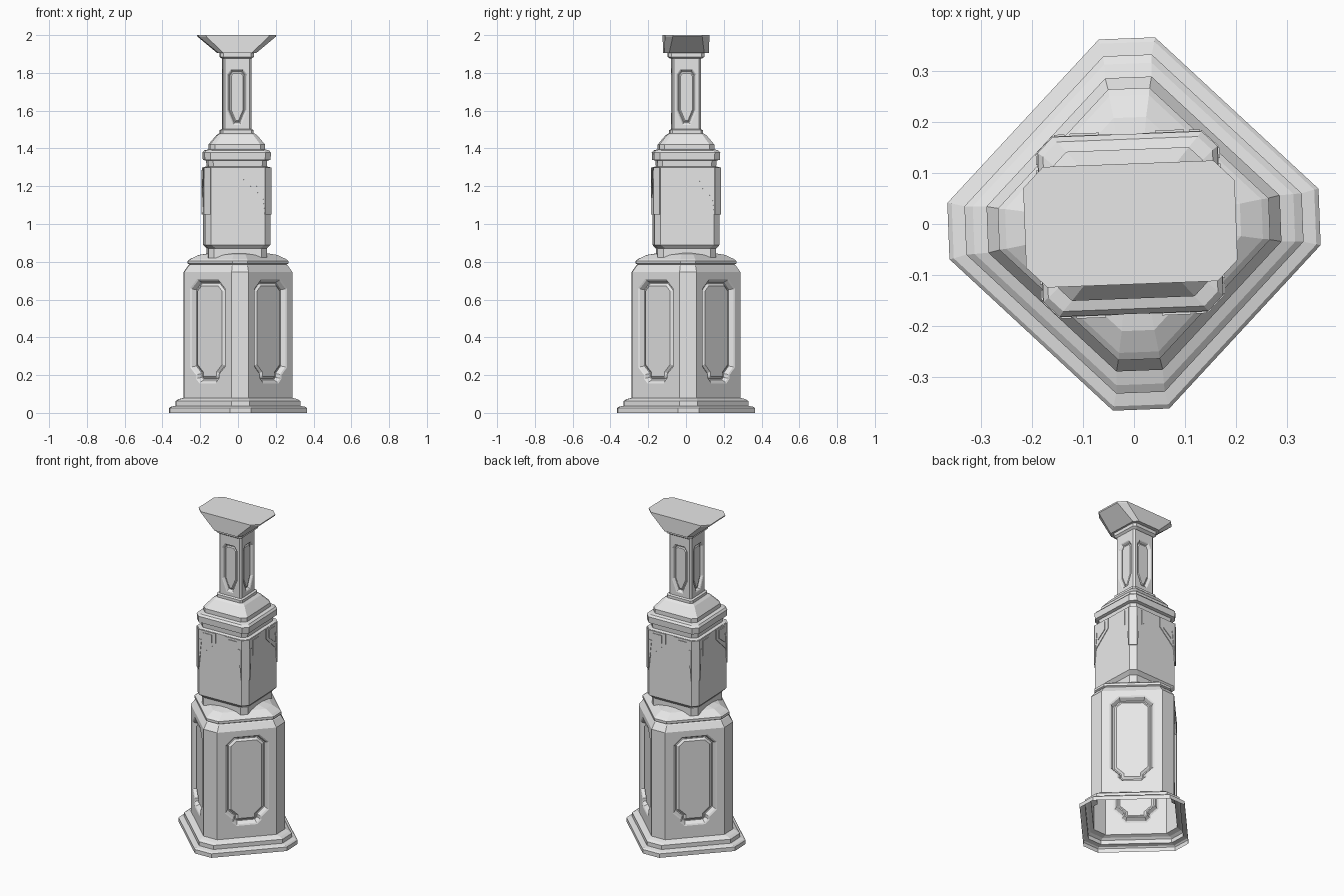
import bpy, bmesh, math
from mathutils import Vector

if "Cube" in bpy.data.objects:
    bpy.data.objects.remove(bpy.data.objects["Cube"], do_unlink=True)

TURN = math.radians(2.2)   # the whole column stands slightly twisted
UP = Vector((0, 0, 1))

stone = bpy.data.materials.new("pale_stone")
stone.use_nodes = True
stone.diffuse_color = (0.8, 0.8, 0.8, 1)
stone.node_tree.nodes["Principled BSDF"].inputs["Base Color"].default_value = (0.8, 0.8, 0.8, 1)


def finish(name, bm, angle=TURN, x=0.0):
    mesh = bpy.data.meshes.new(name)
    bm.to_mesh(mesh)
    bm.free()
    mesh.materials.append(stone)
    obj = bpy.data.objects.new(name, mesh)
    obj.rotation_euler.z = angle
    obj.location.x = x
    bpy.context.collection.objects.link(obj)
    return obj


def octagon(hx, hy, c, z):
    """Chamfered rectangle; even segments are the long faces."""
    pts = [(hx, c - hy), (hx, hy - c), (hx - c, hy), (c - hx, hy),
           (-hx, hy - c), (-hx, c - hy), (c - hx, -hy), (hx - c, -hy)]
    return [Vector((x, y, z)) for x, y in pts]


def mirrored(half):
    return half + [(-u, z) for u, z in reversed(half)]


def frame(a, b):
    """Origin at ground level, sideways axis and outward normal of a wall."""
    u = (b - a).normalized()
    mid = (a + b) / 2
    return Vector((mid.x, mid.y, 0)), u, u.cross(UP)


def panelled_wall(bm, quad, outline, insets):
    """Wall with a panel outline in it, sunk and raised by successive insets."""
    origin, u, n = frame(quad[0].co, quad[1].co)
    inner = [bm.verts.new(origin + u * p + UP * z) for p, z in outline]
    edges = []
    for loop in (quad, inner):
        for a, b in zip(loop, loop[1:] + loop[:1]):
            edges.append(bm.edges.get((a, b)) or bm.edges.new((a, b)))
    bmesh.ops.triangle_fill(bm, edges=edges, use_beauty=True, normal=n)
    panel = bm.faces.new(inner)
    panel.normal_update()
    for thick, depth in insets:
        bmesh.ops.inset_individual(bm, faces=[panel], thickness=thick,
                                   depth=depth, use_even_offset=True)


def loft(rings, top=True, bottom=False, panel_at=None, outline=None, insets=()):
    bm = bmesh.new()
    loops = [[bm.verts.new(p) for p in octagon(*r)] for r in rings]
    walls = []
    for i, (lo, hi) in enumerate(zip(loops, loops[1:])):
        for k in range(8):
            j = (k + 1) % 8
            quad = [lo[k], lo[j], hi[j], hi[k]]
            if i == panel_at and k % 2 == 0:
                walls.append(quad)
            else:
                bm.faces.new(quad)
    for quad in walls:
        panelled_wall(bm, quad, outline, insets)
    if top:
        bm.faces.new(loops[-1])
    if bottom:
        bm.faces.new(loops[0][::-1])
    return bm


def square(profile):
    return [(h, h, c, z) for h, c, z in profile]


# Pedestal: hollow stepped foot, panelled body and sloped lid, set cornerwise
pedestal_panel = mirrored([(.06, .155), (.085, .18), (.085, .2), (.127, .24),
                           (.127, .66), (.075, .71)])
pedestal = square([
    (.296, .078, 0), (.296, .078, .025), (.289, .076, .032), (.267, .067, .037),
    (.267, .067, .062), (.255, .066, .072), (.235, .064, .08), (.235, .064, .745),
    (.214, .057, .78), (.208, .055, .785), (.216, .057, .79), (.216, .057, .805),
    (.205, .055, .815), (.17, .045, .836), (.1, .03, .85)])
finish("pedestal", loft(pedestal, panel_at=6, outline=pedestal_panel,
                        insets=[(.008, -.004), (.012, -.022), (.006, 0), (.012, .01)]),
       TURN + math.pi / 4)

SHIFT = -.007

# Neck under the block
finish("neck", loft(square([(.155, .03, .82), (.155, .03, .87)]), bottom=True), x=SHIFT)

# Main block with its cornice and sloped shoulder
BLOCK, CHAMFER = .173, .03
finish("block", loft(square([
    (.148, .045, .862), (BLOCK, CHAMFER, .89), (BLOCK, CHAMFER, 1.3),
    (.155, .026, 1.305), (.157, .026, 1.335), (.174, .03, 1.34),
    (.176, .03, 1.378), (.166, .028, 1.39), (.146, .026, 1.395),
    (.146, .026, 1.42), (.105, .02, 1.47), (.09, .012, 1.48)]), bottom=True), x=SHIFT)


def prism(bm, base, outline, thick):
    """Thin plate of the given outline standing on a wall."""
    origin, u, n = base
    back = [bm.verts.new(origin + u * p + UP * z) for p, z in outline]
    front = [bm.verts.new(v.co + n * thick) for v in back]
    bm.faces.new(front)
    for i in range(len(back)):
        j = (i + 1) % len(back)
        bm.faces.new([back[i], back[j], front[j], front[i]])


# Shields wrapped round the upper corners of the block, each with a pendant
bm = bmesh.new()
edge = BLOCK - CHAMFER
shield = [(edge, 1.13), (edge, 1.298), (.03, 1.298), (.03, 1.235)]
boss = [(.112, 1.19), (.112, 1.285), (.055, 1.285), (.055, 1.235)]
pendant = [(edge, 1.05), (edge, 1.24), (.122, 1.24)]
strip = mirrored([(.023, 1.05), (.023, 1.298)])
corners = octagon(BLOCK, BLOCK, CHAMFER, 0)
for k in range(8):
    base = frame(corners[k], corners[(k + 1) % 8])
    if k % 2:
        prism(bm, base, strip, .006)
        continue
    for outline, thick in ((shield, .004), (boss, .008), (pendant, .007)):
        prism(bm, base, outline, thick)
        prism(bm, base, [(-p, z) for p, z in reversed(outline)], thick)
finish("corner_shields", bm, x=SHIFT)

# Shaft with a tapering panel on each side
shaft_panel = mirrored([(.022, 1.525), (.032, 1.55), (.053, 1.6), (.053, 1.79), (.032, 1.82)])
finish("shaft", loft(square([(.087, .012, 1.475), (.087, .012, 1.497), (.076, .01, 1.502),
                             (.076, .01, 1.88)]),
                     panel_at=2, outline=shaft_panel,
                     insets=[(.005, -.003), (.007, -.012), (.004, 0), (.006, .005)]), x=SHIFT)

# Collar and wide flared top
finish("collar", loft([(.076, .08, .012, 1.875), (.088, .095, .015, 1.885),
                       (.088, .095, .015, 1.91)], bottom=True), x=SHIFT)
finish("flared_top", loft([(.1, .118, .025, 1.905), (.205, .118, .04, 1.992),
                           (.207, .118, .04, 2)], bottom=True), x=SHIFT)
